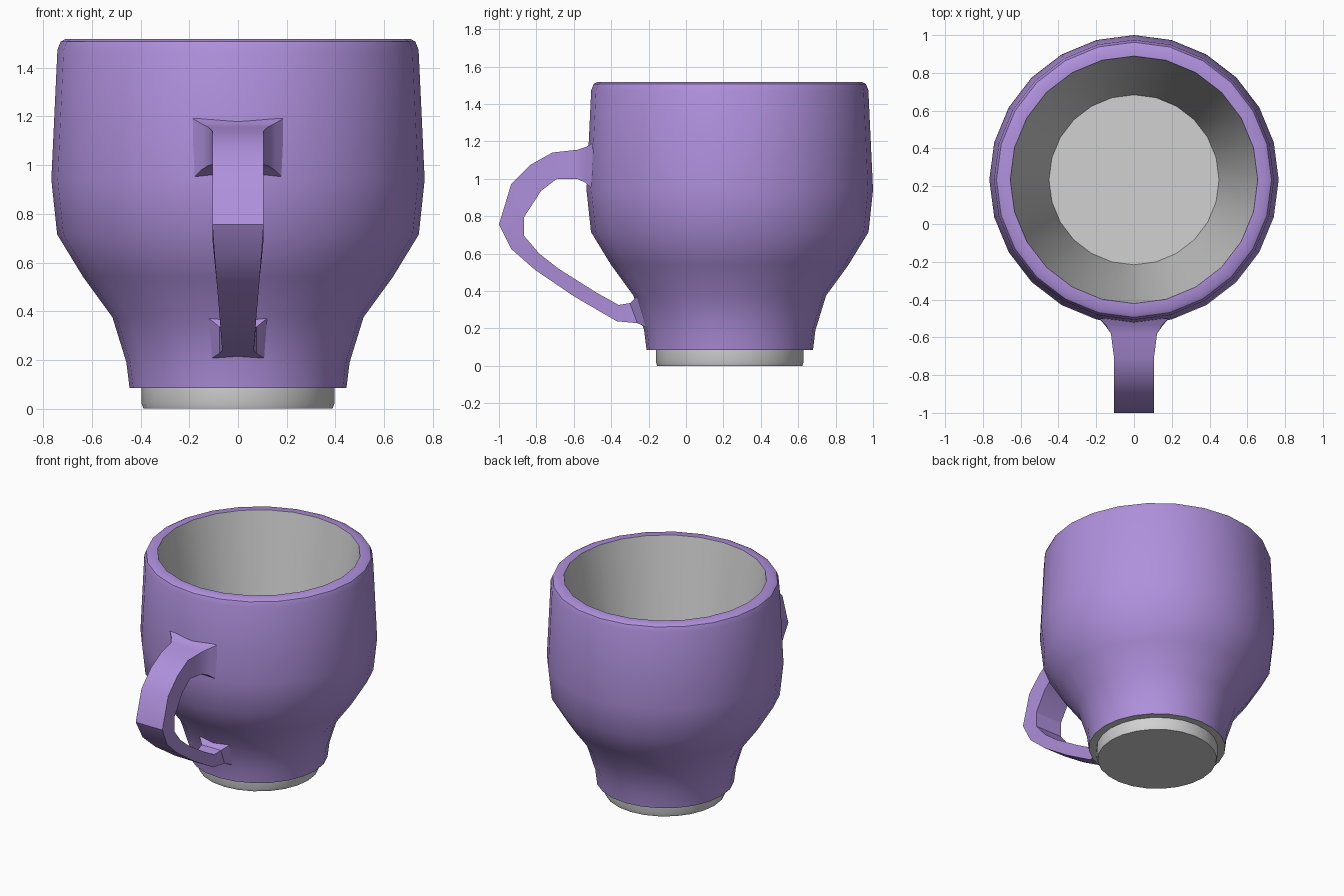
import bpy, bmesh, math

if "Cube" in bpy.data.objects:
    bpy.data.objects.remove(bpy.data.objects["Cube"])

CY = 0.234      # cup axis
SIDES = 24


def material(name, rgb):
    m = bpy.data.materials.new(name)
    m.diffuse_color = (*rgb, 1)
    m.use_nodes = True
    m.node_tree.nodes["Principled BSDF"].inputs["Base Color"].default_value = m.diffuse_color
    return m


purple = material("purple glaze", (0.43, 0.28, 0.72))
grey = material("light grey", (0.64, 0.64, 0.64))


def finish(bm, name, mats):
    me = bpy.data.meshes.new(name)
    bm.to_mesh(me)
    bm.free()
    ob = bpy.data.objects.new(name, me)
    bpy.context.collection.objects.link(ob)
    for m in mats:
        me.materials.append(m)
    bpy.ops.object.select_all(action='DESELECT')
    ob.select_set(True)
    bpy.context.view_layer.objects.active = ob
    bpy.ops.object.shade_smooth_by_angle(angle=math.radians(32))
    return ob


def loft(bm, rings, closed_ends=(True, True)):
    """Bridge rings of vertices; returns the list of face bands."""
    bands = []
    for a, b in zip(rings, rings[1:]):
        n = len(a)
        bands.append([bm.faces.new((a[i], a[(i + 1) % n], b[(i + 1) % n], b[i]))
                      for i in range(n)])
    caps = [bm.faces.new(r) for r, c in ((rings[0][::-1], closed_ends[0]),
                                         (rings[-1], closed_ends[1])) if c]
    return bands, caps


def lathe(name, profile, mats, grey_from=None):
    bm = bmesh.new()
    rings = []
    for r, z in profile:
        rings.append([bm.verts.new((r * math.cos(t), CY + r * math.sin(t), z))
                      for t in (2 * math.pi * i / SIDES for i in range(SIDES))])
    bands, caps = loft(bm, rings)
    if grey_from is not None:
        for f in sum(bands[grey_from:], []) + caps:
            f.material_index = 1
    return finish(bm, name, mats)


# cup: outer wall, rim, then grey inner wall, floor and underside
cup_profile = [(0.445, 0.085), (0.458, 0.19), (0.515, 0.375), (0.635, 0.54),
               (0.742, 0.715), (0.766, 0.94), (0.741, 1.473), (0.728, 1.506),
               (0.707, 1.518), (0.655, 1.518), (0.45, 0.25)]
lathe("cup_body", cup_profile, [purple, grey], grey_from=9)

# foot ring under the cup
lathe("foot", [(0.388, 0.0), (0.395, 0.02), (0.395, 0.09)], [grey])

# handle: sections as outer (y, z), inner (y, z), half width
sections = [
    ((-0.50, 1.19), (-0.50, 0.945), 0.185),
    ((-0.535, 1.17), (-0.54, 0.98), 0.150),
    ((-0.58, 1.155), (-0.58, 0.998), 0.122),
    ((-0.715, 1.14), (-0.69, 1.00), 0.105),
    ((-0.83, 1.075), (-0.775, 0.935), 0.105),
    ((-0.935, 0.97), (-0.865, 0.796), 0.105),
    ((-1.00, 0.755), (-0.865, 0.694), 0.105),
    ((-0.935, 0.625), (-0.785, 0.60), 0.096),
    ((-0.806, 0.512), (-0.68, 0.518), 0.087),
    ((-0.60, 0.372), (-0.48, 0.392), 0.075),
    ((-0.37, 0.238), (-0.36, 0.325), 0.065),
    ((-0.26, 0.228), (-0.30, 0.335), 0.075),
    ((-0.20, 0.20), (-0.265, 0.37), 0.118),
]
bm = bmesh.new()
rings = [[bm.verts.new((x, *p)) for x, p in ((-w, o), (w, o), (w, i), (-w, i))]
         for o, i, w in sections]
loft(bm, rings)
bmesh.ops.recalc_face_normals(bm, faces=bm.faces)
finish(bm, "handle", [purple])
